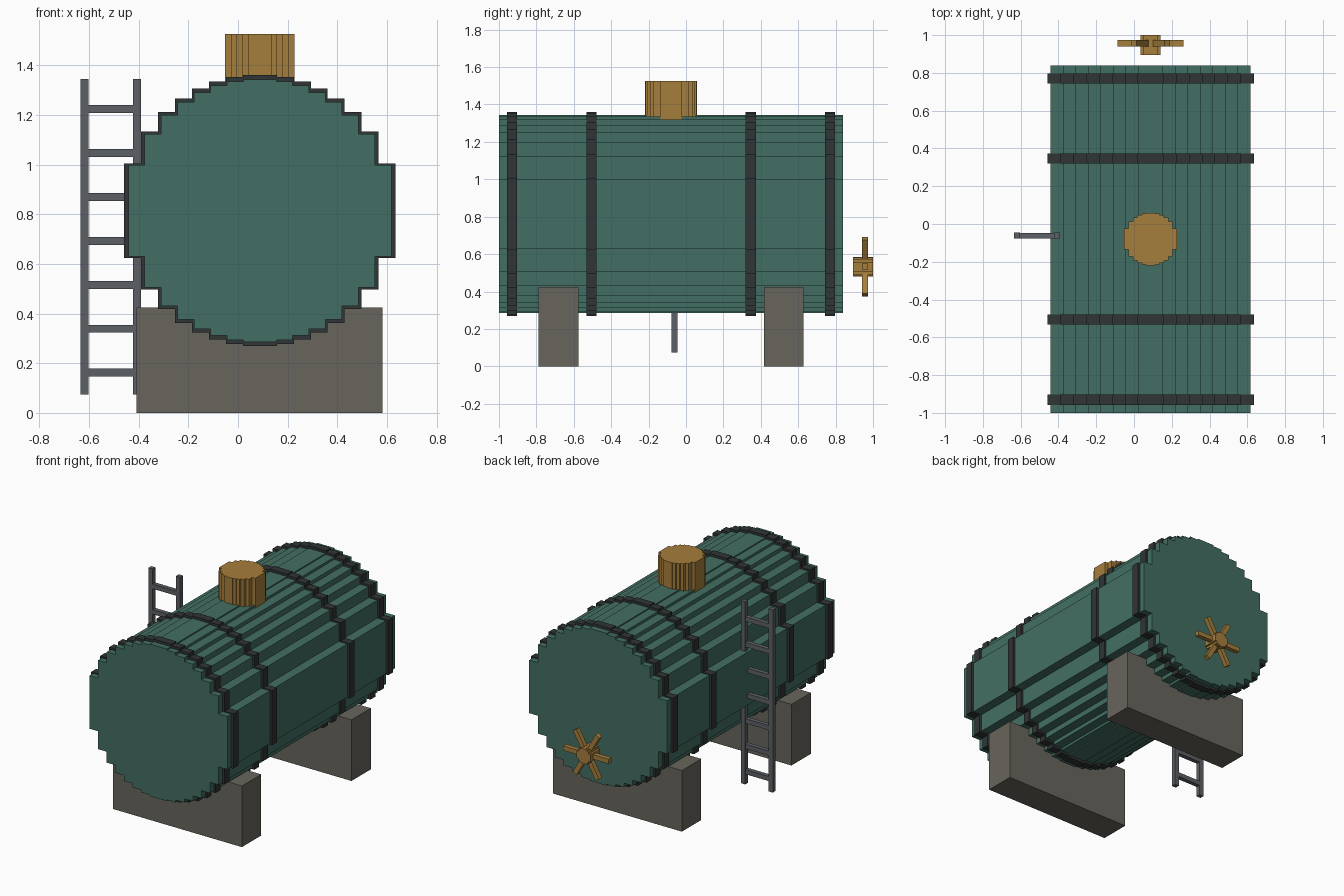
import bpy, bmesh, math
from mathutils import Matrix, Vector

default = bpy.data.objects.get("Cube")
if default:
    bpy.data.objects.remove(default, do_unlink=True)

CX, CY, CZ = 0.088, -0.08, 0.815   # tank centre


def material(name, r, g, b):
    m = bpy.data.materials.new(name)
    m.use_nodes = True
    m.diffuse_color = (r, g, b, 1)
    m.node_tree.nodes["Principled BSDF"].inputs["Base Color"].default_value = (r, g, b, 1)
    return m


green = material("tank green", 0.055, 0.157, 0.125)
dark = material("band charcoal", 0.03, 0.035, 0.035)
brass = material("brass", 0.38, 0.21, 0.045)
stone = material("saddle stone", 0.138, 0.13, 0.107)
steel = material("ladder steel", 0.107, 0.117, 0.13)


def finish(name, bm, mat):
    bmesh.ops.recalc_face_normals(bm, faces=bm.faces)
    mesh = bpy.data.meshes.new(name)
    bm.to_mesh(mesh)
    bm.free()
    mesh.materials.append(mat)
    obj = bpy.data.objects.new(name, mesh)
    bpy.context.collection.objects.link(obj)
    return obj


def box(name, centre, size, mat, angle=0):
    bm = bmesh.new()
    turn = Matrix.Translation(centre) @ Matrix.Rotation(angle, 4, 'Y')
    bmesh.ops.create_cube(bm, size=1, matrix=turn @ Matrix.Diagonal((*size, 1)))
    return finish(name, bm, mat)


def stepped_disc(name, centre, radius, columns, depth, axis, mat):
    """Round prism built from equal-width columns across x, extruded along axis."""
    upper = []
    for i in range(columns):
        if i == columns // 2:   # the middle two columns share one top
            upper.pop()
        left, right = 2 * i / columns - 1, 2 * (i + 1) / columns - 1
        h = math.sqrt(1 - ((left + right) / 2) ** 2)
        if i != columns // 2:
            upper.append((left, h))
        upper.append((right, h))
    outline = upper + [(u, -v) for u, v in reversed(upper)]
    along = Vector((0, 1, 0)) if axis == 'Y' else Vector((0, 0, 1))
    across = Vector((0, 0, 1)) if axis == 'Y' else Vector((0, 1, 0))
    start = Vector(centre) - along * depth / 2
    bm = bmesh.new()
    verts = [bm.verts.new(start + Vector((u * radius, 0, 0)) + across * v * radius)
             for u, v in outline]
    cap = bm.faces.new(verts)
    out = bmesh.ops.extrude_face_region(bm, geom=[cap], use_keep_orig=True)
    moved = [g for g in out["geom"] if isinstance(g, bmesh.types.BMVert)]
    bmesh.ops.translate(bm, verts=moved, vec=along * depth)
    return finish(name, bm, mat)


# Tank body, hoops and filler dome
stepped_disc("tank", (CX, CY, CZ), 0.53, 16, 1.84, 'Y', green)
for n, offset in enumerate((-0.85, -0.426, 0.426, 0.85)):
    stepped_disc(f"band_{n + 1}", (CX, CY + offset, CZ), 0.547, 16, 0.054, 'Y', dark)
stepped_disc("filler_dome", (CX, CY, 1.408), 0.14, 12, 0.235, 'Z', brass)

# Supporting saddles
for name, side in (("front_saddle", -1), ("back_saddle", 1)):
    box(name, (0.087, CY + side * 0.602, 0.2125), (0.99, 0.212, 0.425), stone)

# Ladder on the right side
LX, LY = -0.513, -0.062
for name, side in (("outer_rail", -1), ("inner_rail", 1)):
    box(name, (LX + side * 0.106, LY, 0.71), (0.033, 0.032, 1.27), steel)
for n in range(7):
    box(f"rung_{n + 1}", (LX, LY, 0.162 + n * 0.177), (0.2, 0.03, 0.032), steel)

# Valve wheel behind the tank
WHEEL = (CX, 0.947, 0.533)
stepped_disc("valve_hub", WHEEL, 0.053, 8, 0.106, 'Y', brass)
for n in range(3):
    box(f"valve_spoke_{n + 1}", (CX, 0.957, 0.533), (0.35, 0.032, 0.032),
        brass, n * math.pi / 3)
